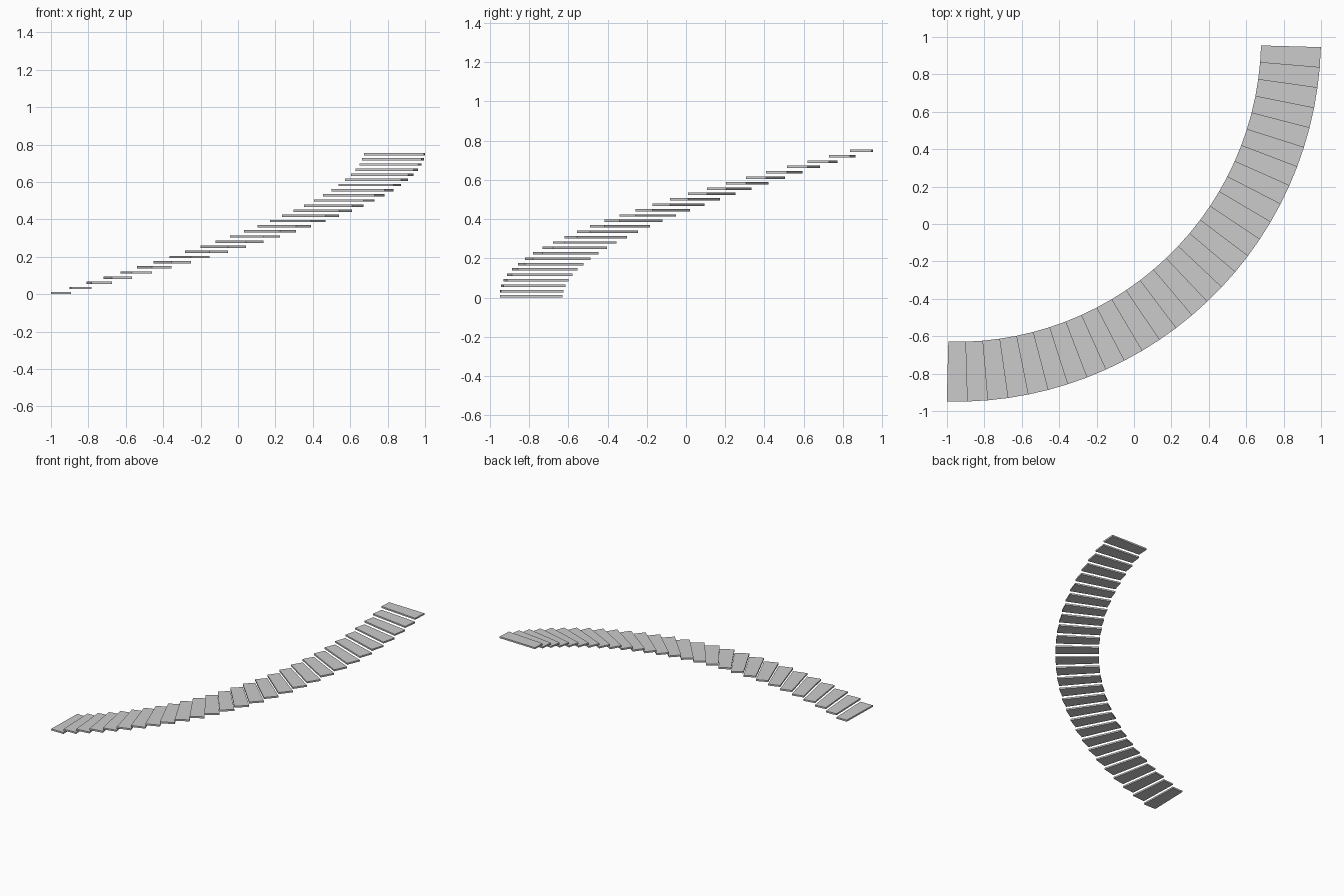
import bpy, bmesh
from math import radians, cos, sin

if "Cube" in bpy.data.objects:
    bpy.data.objects.remove(bpy.data.objects["Cube"])

STEPS = 28
CENTRE = (-0.95, 1.0)          # centre of the quarter turn
R_IN, R_OUT = 1.63, 1.95
START, SWEEP = radians(-91.5), radians(89.9)
RISE, THICK = 0.0275, 0.0125


def polar(r, a, z):
    return (CENTRE[0] + r * cos(a), CENTRE[1] + r * sin(a), z)


def tread(i):
    # wedge-shaped floating slab, extruded from its underside
    a0 = START + SWEEP * i / STEPS
    a1 = START + SWEEP * (i + 1) / STEPS
    z = i * RISE
    bm = bmesh.new()
    corners = [(R_IN, a0), (R_OUT, a0), (R_OUT, a1), (R_IN, a1)]
    base = bm.faces.new([bm.verts.new(polar(r, a, z)) for r, a in corners])
    top = bmesh.ops.extrude_face_region(bm, geom=[base], use_keep_orig=True)
    verts = [g for g in top["geom"] if isinstance(g, bmesh.types.BMVert)]
    bmesh.ops.translate(bm, verts=verts, vec=(0, 0, THICK))
    bmesh.ops.recalc_face_normals(bm, faces=bm.faces)
    name = f"stair_tread_{i + 1:02d}"
    mesh = bpy.data.meshes.new(name)
    bm.to_mesh(mesh)
    bm.free()
    bpy.context.collection.objects.link(bpy.data.objects.new(name, mesh))


# curved flight of treads
for i in range(STEPS):
    tread(i)
